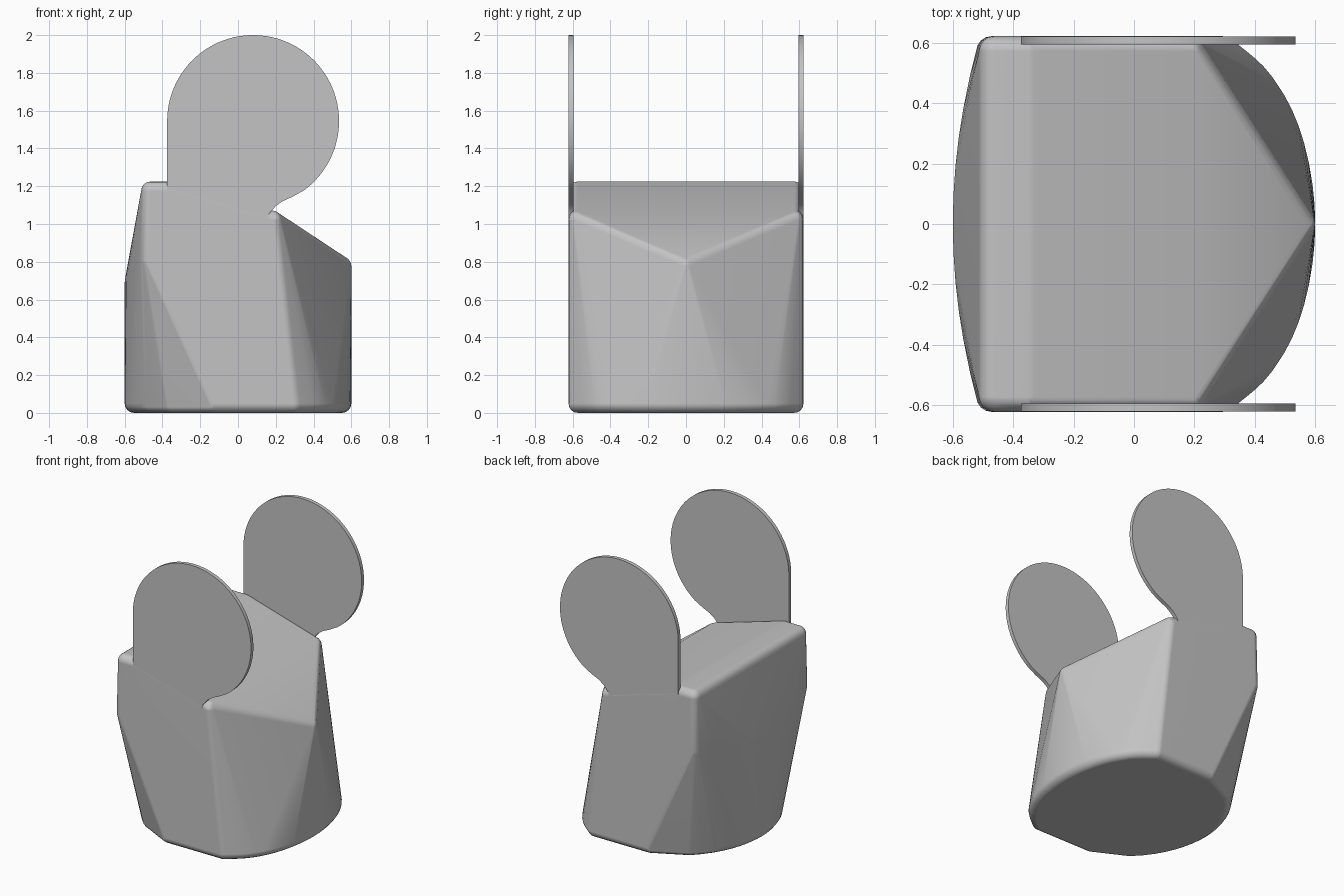
import bpy, bmesh, math
from mathutils import Vector

cube = bpy.data.objects.get("Cube")
if cube:
    bpy.data.objects.remove(cube, do_unlink=True)

# Single plain grey
GREY = (0.55, 0.55, 0.55, 1.0)
mat = bpy.data.materials.new("plain grey")
mat.diffuse_color = GREY
mat.use_nodes = True
mat.node_tree.nodes["Principled BSDF"].inputs["Base Color"].default_value = GREY

HALF_X, HALF_Y, ROUND = 0.6, 0.622, 0.05


def finish(bm, name):
    bmesh.ops.recalc_face_normals(bm, faces=bm.faces)
    mesh = bpy.data.meshes.new(name)
    bm.to_mesh(mesh)
    bm.free()
    mesh.materials.append(mat)
    obj = bpy.data.objects.new(name, mesh)
    bpy.context.collection.objects.link(obj)
    bpy.ops.object.select_all(action='DESELECT')
    obj.select_set(True)
    bpy.context.view_layer.objects.active = obj
    bpy.ops.object.shade_smooth_by_angle(angle=math.radians(30))
    return obj


def body_points():
    # Tip of the sloping top
    pts = [(HALF_X, 0, 0.828)]
    # Base outline: elliptical +x end, shallow arc at the -x end
    for i in range(25):
        a = math.radians(78) * (i / 12 - 1)
        pts.append((0.24 + 0.36 * math.cos(a), HALF_Y * math.sin(a), 0))
    for i in range(17):
        y = 0.5 * (i / 8 - 1)
        pts.append((0.08 - math.sqrt(0.68 ** 2 - y * y), y, 0))
    for side in (-1, 1):
        # Straight flanks of the base
        for x in (-0.14, 0.32):
            pts.append((x, side * HALF_Y, 0))
        # Top: level strip, then a slope down to the shoulder
        for x, z in ((-0.505, 1.225), (-0.38, 1.225), (0.2, 1.07)):
            pts.append((x, side * HALF_Y, z))
        # Crease across the -x wall
        for i in range(7):
            t = i / 6
            pts.append((-HALF_X + 0.085 * t * t, side * HALF_Y * t, 0.74 + 0.12 * t))
    return pts


def ball_offsets():
    for ring in range(-4, 5):
        lat = math.pi / 8 * ring
        for k in range(16 if abs(ring) < 4 else 1):
            lon = math.pi / 8 * k
            yield ROUND * Vector((math.cos(lat) * math.cos(lon),
                                  math.cos(lat) * math.sin(lon), math.sin(lat)))


# Body: rounded hull around the control points
bm = bmesh.new()
for x, y, z in body_points():
    core = Vector((x * (1 - ROUND / HALF_X), y * (1 - ROUND / HALF_Y),
                   z - ROUND if z > 0 else ROUND))
    for off in ball_offsets():
        bm.verts.new(core + off)
bmesh.ops.convex_hull(bm, input=bm.verts)
bmesh.ops.delete(bm, geom=[v for v in bm.verts if not v.link_faces], context='VERTS')
bmesh.ops.dissolve_limit(bm, angle_limit=math.radians(0.2),
                         verts=bm.verts, edges=bm.edges)
body = finish(bm, "body")
body.modifiers.new("clean shading", 'WEIGHTED_NORMAL').keep_sharp = True


# Side plates: round disc on a neck, straight on one edge
def side_plate(name, y_outer, y_inner):
    cx, cz, r = 0.08, 1.545, 0.455
    profile = [(-0.375, 1.0)]
    for i in range(65):
        a = math.radians(180 - 234 * i / 64)
        profile.append((cx + r * math.cos(a), cz + r * math.sin(a)))
    profile += [(0.29, 1.145), (0.235, 1.12), (0.2, 1.095), (0.165, 1.055), (0.15, 1.0)]
    bm = bmesh.new()
    rings = [[bm.verts.new((x, y, z)) for x, z in profile] for y in (y_outer, y_inner)]
    for ring in rings:
        bm.faces.new(ring)
    for i in range(len(profile)):
        j = (i + 1) % len(profile)
        bm.faces.new((rings[0][i], rings[0][j], rings[1][j], rings[1][i]))
    return finish(bm, name)


for name, side in (("front_plate", -1), ("back_plate", 1)):
    side_plate(name, side * 0.621, side * 0.595)
